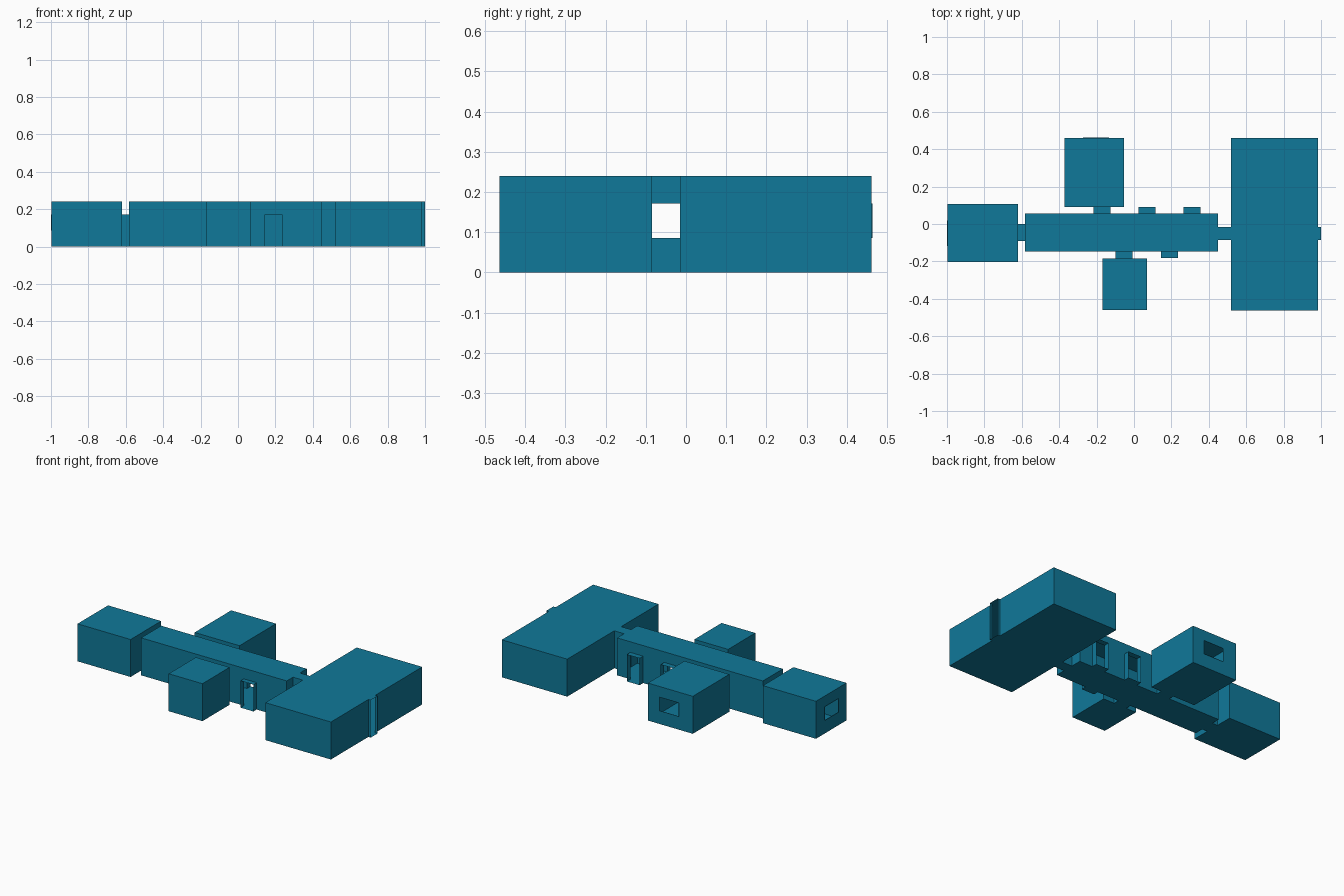
import bpy, bmesh

if "Cube" in bpy.data.objects:
    bpy.data.objects.remove(bpy.data.objects["Cube"])

H = 0.24       # room height
DOOR = 0.172   # door height
SILL = 0.086   # window sill height

mat = bpy.data.materials.new("teal")
mat.diffuse_color = (0.005, 0.19, 0.32, 1)
mat.use_nodes = True
mat.node_tree.nodes["Principled BSDF"].inputs["Base Color"].default_value = mat.diffuse_color

# Rooms: x0, x1, y0, y1
rooms = {
    "corridor":   (-0.583, 0.449, -0.148, 0.055),
    "hall_right": (0.519, 0.983, -0.4635, 0.461),
    "room_left":  (-0.996, -0.62, -0.202, 0.107),
    "room_back":  (-0.371, -0.053, 0.091, 0.461),
    "room_front": (-0.169, 0.07, -0.46, -0.185),
}

# Openings: axis of passage, start, end, side range, height range
openings = {
    "passage_right": (0, 0.449, 0.519, -0.085, -0.015, 0, H),
    "exit_right":    (0, 0.983, 1.0, -0.085, -0.015, 0, H),
    "passage_left":  (0, -0.62, -0.583, -0.09, 0.0, 0, DOOR),
    "passage_back":  (1, 0.055, 0.091, -0.216, -0.126, 0, DOOR),
    "passage_front": (1, -0.185, -0.148, -0.098, -0.008, 0, DOOR),
    "door_back_1":   (1, 0.055, 0.091, 0.025, 0.116, 0, DOOR),
    "door_back_2":   (1, 0.055, 0.091, 0.265, 0.356, 0, DOOR),
    "door_front":    (1, -0.181, -0.148, 0.145, 0.236, 0, DOOR),
    "window_left":   (0, -1.0, -0.996, -0.117, 0.02, SILL, DOOR),
    "window_back":   (1, 0.461, 0.4635, -0.273, -0.135, SILL, DOOR),
}


def finish(name, bm, centre):
    # Merge panels and point every face away from the middle of the part
    bmesh.ops.remove_doubles(bm, verts=bm.verts, dist=1e-5)
    bm.normal_update()
    for f in bm.faces:
        off = f.calc_center_median()
        if sum(f.normal[i] * (off[i] - centre[i]) for i in range(3)) < 0:
            f.normal_flip()
    me = bpy.data.meshes.new(name)
    bm.to_mesh(me)
    bm.free()
    me.materials.append(mat)
    bpy.context.collection.objects.link(bpy.data.objects.new(name, me))


def quad(bm, pts):
    bm.faces.new([bm.verts.new(p) for p in pts])


def flat(bm, x0, x1, y0, y1, z):
    quad(bm, [(x0, y0, z), (x1, y0, z), (x1, y1, z), (x0, y1, z)])


def wall(bm, axis, pos, u0, u1, z0, z1, holes=()):
    # Upright wall split into panels around its holes
    us = sorted({u0, u1, *[v for h in holes for v in h[:2]]})
    zs = sorted({z0, z1, *[v for h in holes for v in h[2:]]})
    for a, b in zip(us, us[1:]):
        for c, d in zip(zs, zs[1:]):
            um, zm = (a + b) / 2, (c + d) / 2
            if any(h[0] < um < h[1] and h[2] < zm < h[3] for h in holes):
                continue
            ring = [(a, c), (b, c), (b, d), (a, d)]
            quad(bm, [(pos, u, z) if axis == 0 else (u, pos, z) for u, z in ring])


# Rooms: floor, ceiling and four walls
for name, (x0, x1, y0, y1) in rooms.items():
    bm = bmesh.new()
    for z in (0, H):
        flat(bm, x0, x1, y0, y1, z)
    for axis, pos, u0, u1 in ((0, x0, y0, y1), (0, x1, y0, y1),
                              (1, y0, x0, x1), (1, y1, x0, x1)):
        holes = [o[3:] for o in openings.values()
                 if o[0] == axis and pos in o[1:3] and u0 <= o[3] and o[4] <= u1]
        wall(bm, axis, pos, u0, u1, 0, H, holes)
    finish(name, bm, ((x0 + x1) / 2, (y0 + y1) / 2, H / 2))

# Doorways and window reveals: open-ended sleeves
for name, (axis, a, b, u0, u1, z0, z1) in openings.items():
    bm = bmesh.new()
    for u in (u0, u1):
        wall(bm, 1 - axis, u, a, b, z0, z1)
    for z in (z0, z1):
        flat(bm, *((a, b, u0, u1) if axis == 0 else (u0, u1, a, b)), z)
    mid = ((a + b) / 2, (u0 + u1) / 2)
    finish(name, bm, (*(mid if axis == 0 else mid[::-1]), (z0 + z1) / 2))
